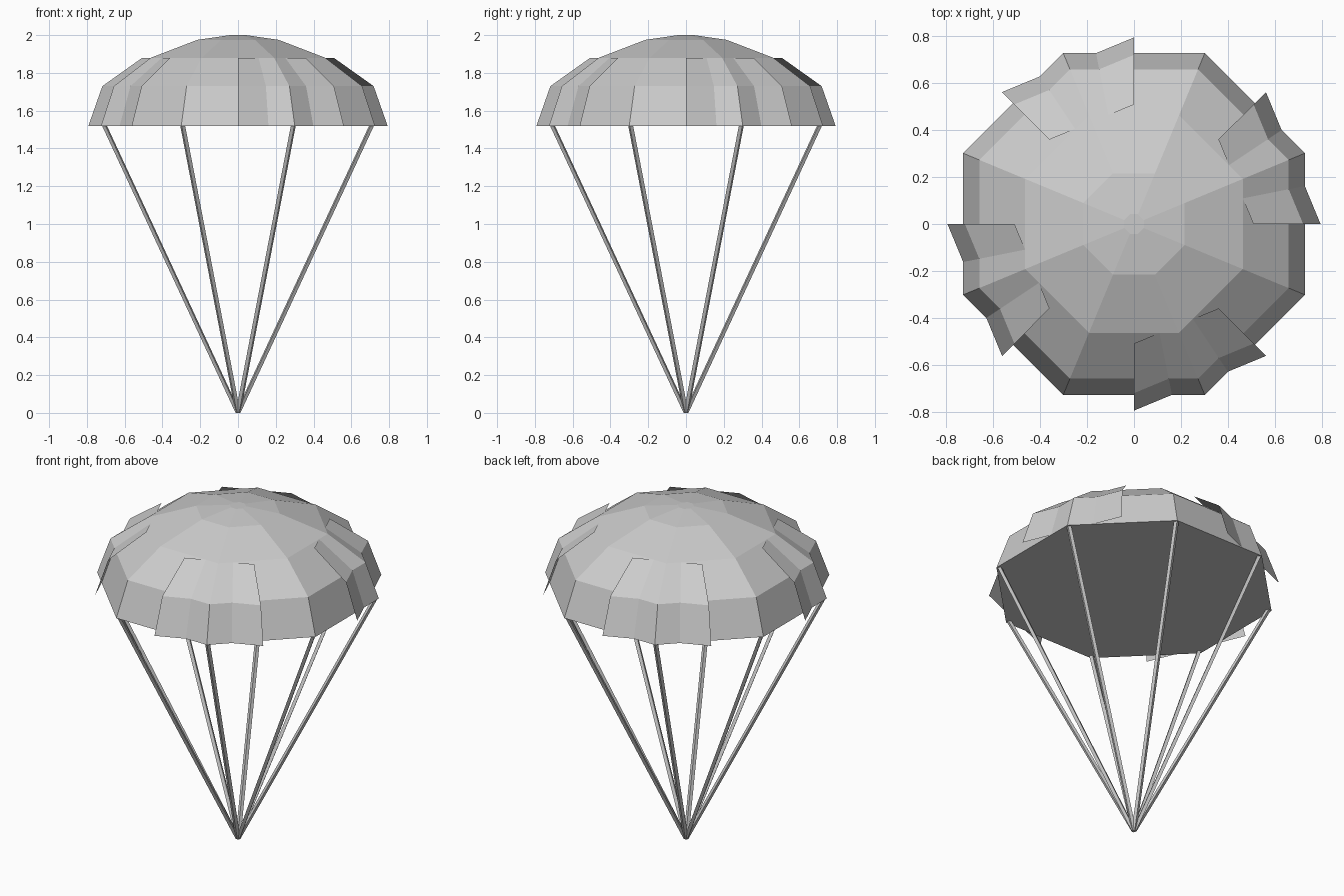
import bpy, bmesh, math
from mathutils import Vector

cube = bpy.data.objects.get("Cube")
if cube:
    bpy.data.objects.remove(cube, do_unlink=True)

grey = bpy.data.materials.new("plain grey")
grey.use_nodes = True
colour = (0.6, 0.6, 0.6, 1)
grey.diffuse_color = colour
grey.node_tree.nodes["Principled BSDF"].inputs["Base Color"].default_value = colour

SIDES = 8
STEP = math.tau / SIDES
RIM_Z = 1.52
# Canopy profile from rim to crown: radius, height
PROFILE = [(0.785, RIM_Z), (0.711, 1.73), (0.5, 1.88), (0.233, 1.975), (0.045, 2.0)]


def polar(radius, angle, z):
    return Vector((radius * math.cos(angle), radius * math.sin(angle), z))


def make_object(name, bm):
    mesh = bpy.data.meshes.new(name)
    bm.to_mesh(mesh)
    bm.free()
    mesh.materials.append(grey)
    obj = bpy.data.objects.new(name, mesh)
    bpy.context.collection.objects.link(obj)
    return obj


def loft(bm, rings, closed=True):
    """Join successive rings of points with quads."""
    rows = [[bm.verts.new(p) for p in ring] for ring in rings]
    count = len(rows[0])
    for low, high in zip(rows, rows[1:]):
        for i in range(count if closed else count - 1):
            j = (i + 1) % count
            bm.faces.new((low[i], low[j], high[j], high[i]))
    return rows


# Eight-sided canopy, closed at crown and underside
bm = bmesh.new()
rows = loft(bm, [[polar(r, (i + 0.5) * STEP, z) for i in range(SIDES)]
                 for r, z in PROFILE])
bm.faces.new(rows[-1])
bm.faces.new(rows[0][::-1])
make_object("canopy", bm)

# Four loose fabric panels, turned half a side so the canopy ridges poke through
for k in range(4):
    bm = bmesh.new()
    start = 2 * k * STEP
    loft(bm, [[polar(r + 0.007, start + i * STEP, z) for i in range(2)]
              for r, z in PROFILE[:3]], closed=False)
    make_object(f"canopy_panel_{k + 1}", bm)

# Eight cords from the rim corners down to a shared point
for k in range(SIDES):
    bm = bmesh.new()
    angle = (k + 0.5) * STEP
    ends = [Vector((0, 0, 0)), polar(0.765, angle, RIM_Z)]
    rows = loft(bm, [[end + polar(0.014, angle + i * math.pi / 2, 0) for i in range(4)]
                     for end in ends])
    bm.faces.new(rows[0][::-1])
    bm.faces.new(rows[1])
    make_object(f"cord_{k + 1}", bm)
